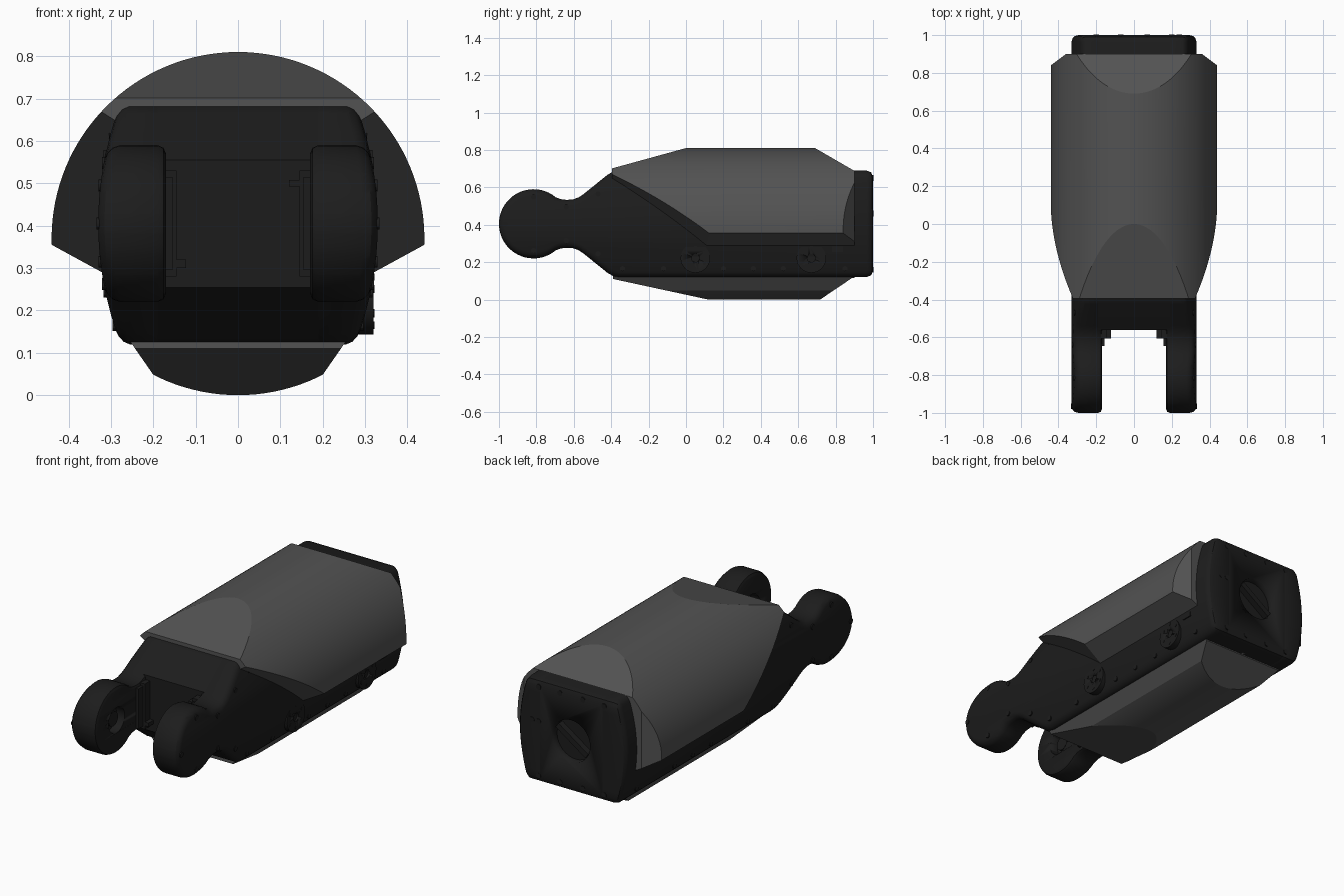
import bpy, bmesh, math
from mathutils import Vector, Matrix

if "Cube" in bpy.data.objects:
    bpy.data.objects.remove(bpy.data.objects["Cube"])

ZC = 0.405  # height of the body's horizontal mid plane


def material(name, v):
    m = bpy.data.materials.new(name)
    m.diffuse_color = (v, v, v, 1)
    m.use_nodes = True
    m.node_tree.nodes["Principled BSDF"].inputs["Base Color"].default_value = m.diffuse_color
    return m


DARK, GREY = material("dark_body", 0.012), material("grey_shell", 0.085)


def finish(bm, name, mat, angle=30):
    bmesh.ops.recalc_face_normals(bm, faces=bm.faces)
    me = bpy.data.meshes.new(name)
    bm.to_mesh(me)
    bm.free()
    ob = bpy.data.objects.new(name, me)
    bpy.context.collection.objects.link(ob)
    me.materials.append(mat)
    bpy.ops.object.select_all(action='DESELECT')
    ob.select_set(True)
    bpy.context.view_layer.objects.active = ob
    bpy.ops.object.shade_smooth_by_angle(angle=math.radians(angle))
    return ob


def cut(bm, co, no, fill=True):
    """Slice by a plane; when filling, drop the side the normal points to."""
    geom = bm.verts[:] + bm.edges[:] + bm.faces[:]
    bmesh.ops.bisect_plane(bm, geom=geom, dist=1e-5, plane_co=co, plane_no=no, clear_outer=fill)
    if fill:
        bmesh.ops.holes_fill(bm, edges=[e for e in bm.edges if e.is_boundary], sides=0)


def cut3(bm, a, b, c, inside):
    a, b, c = Vector(a), Vector(b), Vector(c)
    n = (b - a).cross(c - a).normalized()
    if n.dot(Vector(inside) - a) > 0:
        n = -n
    cut(bm, a, n)


def cylinder(name, loc, axis, r, depth, mat=DARK, seg=32):
    bm = bmesh.new()
    rot = Vector((0, 0, 1)).rotation_difference(Vector(axis)).to_matrix().to_4x4()
    bmesh.ops.create_cone(bm, cap_ends=True, segments=seg, radius1=r, radius2=r, depth=depth,
                          matrix=Matrix.Translation(loc) @ rot)
    return finish(bm, name, mat)


def box(name, loc, size, tilt=0.0):
    bm = bmesh.new()
    bmesh.ops.create_cube(bm, size=1, matrix=Matrix.Translation(loc) @ Matrix.Rotation(tilt, 4, 'Y')
                          @ Matrix.Diagonal((*size, 1)))
    return finish(bm, name, DARK)


def drill(ob, cutter):
    m = ob.modifiers.new("hole", 'BOOLEAN')
    m.operation, m.solver, m.object = 'DIFFERENCE', 'EXACT', cutter
    bpy.ops.object.select_all(action='DESELECT')
    ob.select_set(True)
    bpy.context.view_layer.objects.active = ob
    bpy.ops.object.modifier_apply(modifier=m.name)
    bpy.data.objects.remove(cutter)


# Side outline (y, z): round lobe, neck, flare, long body
def outline():
    top = []
    for i in range(20):
        a = math.radians(180 - 130 * i / 19)
        top.append((-0.815 + 0.185 * math.cos(a), ZC + 0.185 * math.sin(a)))
    top += [(-0.67, .537), (-.64, .533), (-.605, .535), (-.575, .546), (-.55, .562),
            (-.42, .667), (-.39, .684), (-.355, .69), (.965, .69), (.99, .68), (1, .655)]
    return top + [(y, 2 * ZC - z) for y, z in reversed(top[1:])]


def inset(pts, d):
    out, n = [], len(pts)
    for i in range(n):
        p, a, b = Vector(pts[i]), Vector(pts[i - 1]), Vector(pts[(i + 1) % n])
        e, f = (p - a).normalized(), (b - p).normalized()
        n1, n2 = Vector((e.y, -e.x)), Vector((f.y, -f.x))
        m = (n1 + n2).normalized()
        out.append(p + m * d / max(m.dot(n1), 0.5))
    return out


def prism(levels):
    bm = bmesh.new()
    pts = outline()
    rings = [[bm.verts.new((x, p[0], p[1])) for p in inset(pts, d)] for x, d in levels]
    for r, s in zip(rings, rings[1:]):
        for i in range(len(r)):
            bm.faces.new((r[i - 1], r[i], s[i], s[i - 1]))
    bm.faces.new(rings[0])
    bm.faces.new(rings[-1])
    bmesh.ops.recalc_face_normals(bm, faces=bm.faces)
    return bm


def bulge(z):
    return 0.65 * (z - ZC) ** 2


# Side plates with fork arms, bulged outwards
for s, side in ((1, "right"), (-1, "left")):
    bm = prism([(.17, .02), (.176, .006), (.19, 0), (.295, 0), (.315, .006), (.326, .018), (.33, .032)])
    for k in range(12):
        cut(bm, (0, 0, 0.142 + k * 0.0477), (0, 0, 1), fill=False)
    for v in bm.verts:
        v.co.x = s * (v.co.x - bulge(v.co.z) * max(0, (v.co.x - .19) / .14))
    plate = finish(bm, side + "_side_plate", DARK)
    # Pivot socket on the inner face of the arm
    drill(plate, cylinder("cutter", (s * .185, -.815, ZC), (1, 0, 0), .07, .07))
    cylinder(side + "_pivot_hub", (s * .21, -.815, ZC), (1, 0, 0), .04, .04)
    # Fillet block in the corner of the fork
    box(side + "_fork_fillet", (s * .165, -.575, ZC), (.04, .06, .25))
    box(side + "_fork_step", (s * .17, -.615, ZC), (.03, .06, .22))
    # Small bolts around the plate edge
    bolts = [(-.965, ZC), (-.47, .565), (-.47, .245), (-.33, .62)]
    bolts += [(y, z) for y in (-.815, -.64) for z in ((.262, .548) if y < -.7 else (.315, .495))]
    bolts += [(y, .165) for y in (-.34, -.12, .2, .36, .52, .85)]
    for y, z in bolts:
        cylinder(side + "_plate_bolt", (s * (.324 - bulge(z)), y, z), (1, 0, 0), .014, .02, seg=12)

# Centre block between the plates, with a round socket in the rear face
bm = prism([(-.19, 0), (.19, 0)])
cut(bm, (0, -.56, 0), (0, -1, 0))
centre = finish(bm, "centre_block", DARK)
drill(centre, cylinder("cutter", (0, 1, ZC), (0, 1, 0), .115, .08))
box("rear_socket_bar", (0, .975, ZC), (.22, .04, .03), -0.6)
for x, z in ((-.2, .65), (-.07, .65), (.07, .65), (.2, .65), (-.2, .16), (.2, .16), (-.07, .16), (.07, .16),
             (.2, .46), (.24, .46)):
    cylinder("rear_bolt", (x, .992, z), (0, 1, 0), .015, .02, seg=12)

# Small clips inside the fork
box("fork_clip_upper", (.145, -.58, .5), (.05, .05, .015))
box("fork_clip_lower", (-.14, -.58, .31), (.035, .05, .02))

# Round mounting discs low on the right side
for y in (.05, .67):
    disc = cylinder("mounting_disc", (.3, y, .222), (1, 0, 0), .079, .04)
    drill(disc, cylinder("cutter", (.32, y, .222), (1, 0, 0), .022, .02))
    for k in range(6):
        a = k * math.pi / 3 + .5
        cylinder("disc_bolt", (.315, y + .057 * math.cos(a), .222 + .057 * math.sin(a)),
                 (1, 0, 0), .009, .014, seg=10)
box("side_latch", (.306, .81, .27), (.03, .06, .03))


def barrel(zc, y0, y1):
    bm = bmesh.new()
    bmesh.ops.create_cone(bm, cap_ends=True, segments=128, radius1=.44, radius2=.44, depth=y1 - y0,
                          matrix=Matrix.Translation((0, (y0 + y1) / 2, zc)) @ Matrix.Rotation(math.pi / 2, 4, 'X'))
    return bm


# Upper shell: a barrel trimmed by sloping planes
bm, core = barrel(.37, -.395, .9), (0, .4, .5)
cut3(bm, (0, -.4, .70), (0, 0, .81), (1, 0, .81), core)
cut3(bm, (0, .69, .81), (0, .88, .70), (1, .88, .70), core)
for s in (1, -1):
    cut3(bm, (.44 * s, 0, .355), (.33 * s, 0, .295), (.33 * s, 1, .295), core)
    cut3(bm, (.44 * s, .13, .35), (.33 * s, .11, .295), (.33 * s, -.27, .58), core)
    cut3(bm, (.44 * s, .84, 0), (.36 * s, .9, 0), (.36 * s, .9, 1), core)
finish(bm, "upper_shell", GREY, 12)

# Lower shell
bm, core = barrel(.44, -.39, .885), (0, .4, .09)
cut(bm, (0, 0, .13), (0, 0, 1))
cut3(bm, (0, -.39, .11), (0, .11, .002), (1, .11, .002), core)
cut3(bm, (0, .72, .002), (0, .88, .11), (1, .88, .11), core)
for s in (1, -1):
    cut3(bm, (.243 * s, 0, .11), (.20 * s, 0, .048), (.20 * s, 1, .048), core)
finish(bm, "lower_shell", GREY, 12)
